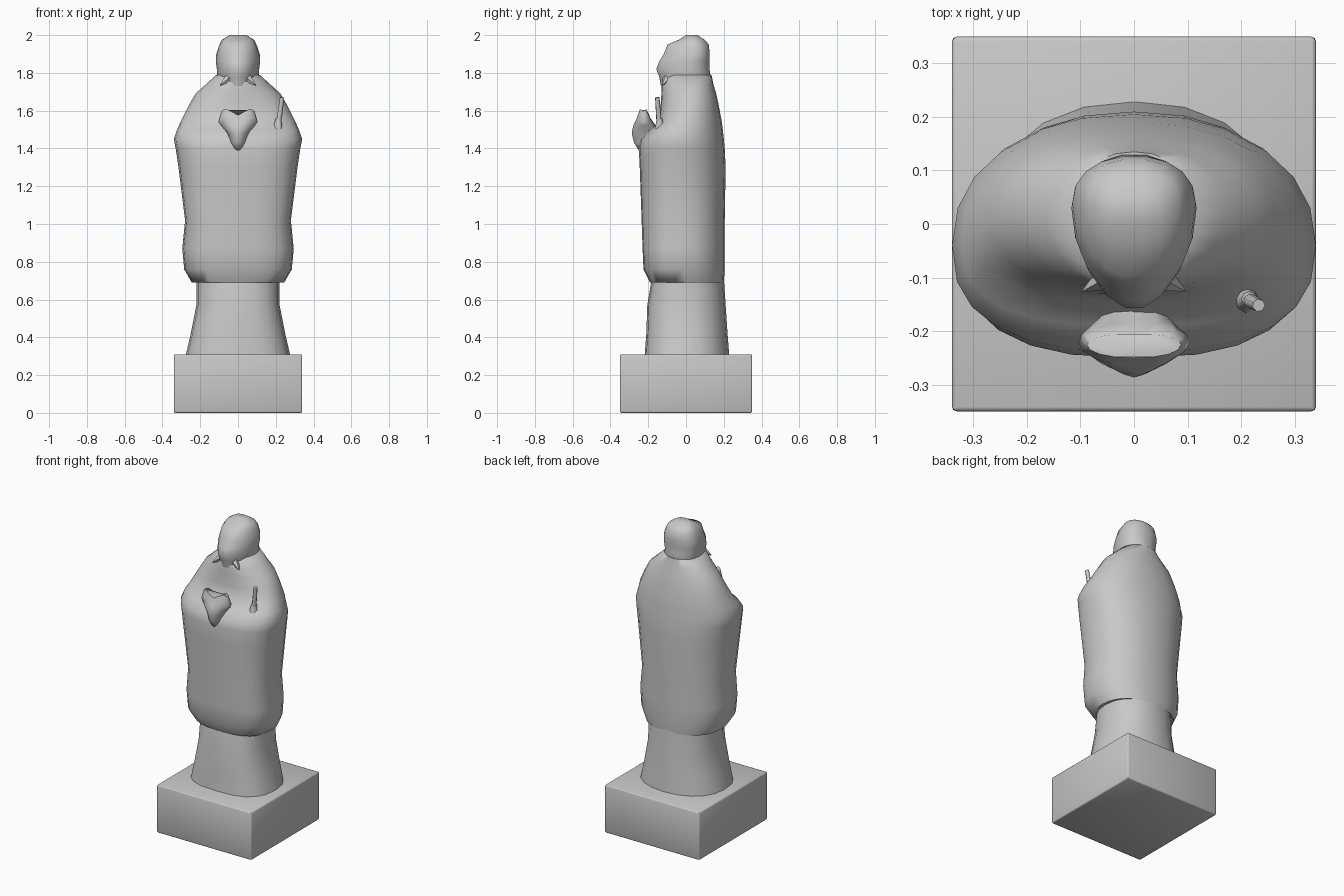
import bpy
import bmesh
from math import cos, sin, pi, copysign
from mathutils import Vector

cube = bpy.data.objects.get("Cube")
if cube:
    bpy.data.objects.remove(cube, do_unlink=True)

# One stone colour for everything
stone = bpy.data.materials.new("grey stone")
stone.use_nodes = True
GREY = (0.58, 0.58, 0.58, 1)
stone.diffuse_color = GREY
stone.node_tree.nodes["Principled BSDF"].inputs["Base Color"].default_value = GREY


def finish(name, bm, angle):
    bmesh.ops.recalc_face_normals(bm, faces=bm.faces[:])
    mesh = bpy.data.meshes.new(name)
    bm.to_mesh(mesh)
    bm.free()
    obj = bpy.data.objects.new(name, mesh)
    bpy.context.collection.objects.link(obj)
    mesh.materials.append(stone)
    bpy.ops.object.select_all(action='DESELECT')
    obj.select_set(True)
    bpy.context.view_layer.objects.active = obj
    bpy.ops.object.shade_smooth_by_angle(angle=angle)
    return obj


def power(value, exponent):
    return copysign(abs(value) ** (2 / exponent), value)


def loft(name, rings, segments=20, angle=1.2, shape=None):
    """Skin rings of (z, half width, front y, widest y, back y, front squareness)."""
    bm = bmesh.new()
    loops = []
    for z, width, front, middle, back, square in rings:
        loop = []
        for i in range(segments):
            a = 2 * pi * i / segments
            e = square if sin(a) < 0 else 2.2
            depth = middle - front if sin(a) < 0 else back - middle
            p = Vector((width * power(cos(a), e), middle + depth * power(sin(a), e), z))
            loop.append(bm.verts.new(shape(p) if shape else p))
        loops.append(loop)
    for low, high in zip(loops, loops[1:]):
        for i in range(segments):
            j = (i + 1) % segments
            bm.faces.new((low[i], low[j], high[j], high[i]))
    bm.faces.new(loops[0])
    bm.faces.new(loops[-1])
    return finish(name, bm, angle)


def rod(name, start, end, r1, r2, sides=6):
    """Tapered stick between two points."""
    start, end = Vector(start), Vector(end)
    axis = end - start
    bm = bmesh.new()
    bmesh.ops.create_cone(bm, cap_ends=True, segments=sides, radius1=r1,
                          radius2=r2, depth=axis.length)
    bm.transform(axis.to_track_quat('Z', 'Y').to_matrix().to_4x4())
    bmesh.ops.translate(bm, verts=bm.verts[:], vec=(start + end) / 2)
    return finish(name, bm, 1.0)


# Plinth with softened edges
bm = bmesh.new()
bmesh.ops.create_cube(bm, size=1)
bmesh.ops.scale(bm, vec=(0.68, 0.7, 0.31), verts=bm.verts[:])
bmesh.ops.translate(bm, vec=(0, 0, 0.155), verts=bm.verts[:])
bmesh.ops.bevel(bm, geom=bm.edges[:], offset=0.008, segments=2, affect='EDGES', profile=0.5)
finish("plinth", bm, 0.8)

# Flared lower skirt
loft("skirt", [
    (0.29, 0.28, -0.22, 0, 0.23, 2.7),
    (0.42, 0.25, -0.21, 0, 0.22, 2.7),
    (0.57, 0.22, -0.205, 0, 0.21, 2.6),
    (0.72, 0.22, -0.18, 0, 0.2, 2.5),
])


# Robe with a hem that dips toward the front corners
def drape(p):
    if p.z < 0.8 and p.y < 0:
        p.z -= 0.02 * min(1, abs(p.x) / 0.2)
    return p


loft("robe", [
    (0.70, 0.2, -0.15, 0, 0.19, 2.5),
    (0.69, 0.245, -0.19, 0, 0.2, 2.8),
    (0.76, 0.285, -0.225, -0.02, 0.205, 2.8),
    (0.87, 0.295, -0.23, -0.02, 0.205, 2.8),
    (1.02, 0.28, -0.235, -0.02, 0.205, 2.8),
    (1.3, 0.315, -0.245, -0.03, 0.21, 2.7),
    (1.4, 0.33, -0.25, -0.03, 0.205, 2.6),
    (1.45, 0.34, -0.24, -0.04, 0.2, 2.5),
    (1.5, 0.322, -0.19, -0.03, 0.195, 2.7),
    (1.54, 0.305, -0.145, -0.01, 0.19, 2.6),
    (1.62, 0.265, -0.135, 0.01, 0.175, 2.2),
    (1.69, 0.225, -0.13, 0.02, 0.16, 2),
    (1.74, 0.17, -0.13, 0.02, 0.145, 1.9),
    (1.79, 0.115, -0.12, 0.02, 0.135, 1.9),
], segments=24)

# Hooded head with the face leaning forward
loft("hooded_head", [
    (1.73, 0.09, -0.135, 0.02, 0.12, 1.8),
    (1.78, 0.112, -0.145, 0.02, 0.132, 1.8),
    (1.82, 0.112, -0.16, 0.02, 0.126, 1.8),
    (1.86, 0.117, -0.145, 0.03, 0.126, 1.9),
    (1.9, 0.115, -0.12, 0.04, 0.127, 2),
    (1.95, 0.098, -0.1, 0.04, 0.122, 2.2),
    (1.975, 0.085, -0.04, 0.04, 0.1, 2.4),
    (2.0, 0.045, 0, 0.03, 0.06, 2.2),
], segments=18)

# Pointed hood corners beside the chin
for side, label in ((1, "left"), (-1, "right")):
    rod(label + "_hood_corner", (side * 0.05, -0.1, 1.77),
        (side * 0.095, -0.125, 1.735), 0.025, 0.002, 5)


# Open book held in the hands, top edge notched at the spine
def notch(p):
    if p.z > 1.56:
        p.z -= 0.035 * max(0, 1 - abs(p.x) / 0.06)
        p.z -= 0.03 * max(0, (abs(p.x) - 0.075) / 0.03)
    return p


loft("hands_and_book", [
    (1.39, 0.025, -0.25, -0.22, -0.18, 2),
    (1.43, 0.04, -0.275, -0.22, -0.15, 2),
    (1.48, 0.055, -0.287, -0.22, -0.13, 1.8),
    (1.52, 0.09, -0.28, -0.22, -0.16, 1.8),
    (1.57, 0.104, -0.265, -0.22, -0.185, 2),
    (1.61, 0.088, -0.25, -0.225, -0.205, 2.2),
], segments=16, shape=notch)

# Slender staff end rising from the left hand
rod("left_hand", (0.205, -0.14, 1.46), (0.215, -0.14, 1.56), 0.035, 0.014, 8)
rod("staff", (0.21, -0.14, 1.5), (0.233, -0.152, 1.67), 0.015, 0.012, 7)
